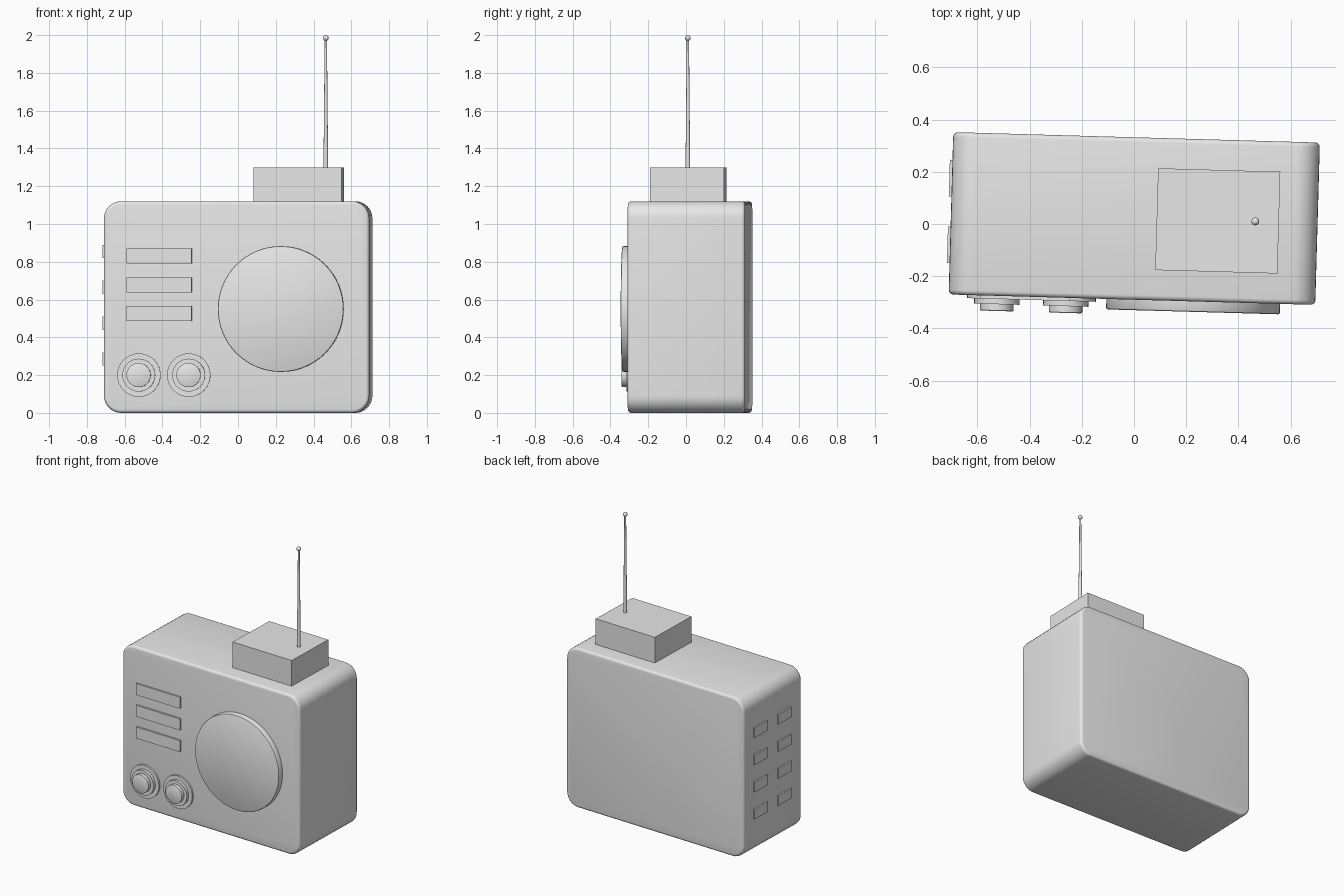
import bpy, bmesh, math
from mathutils import Matrix, Vector

if "Cube" in bpy.data.objects:
    bpy.data.objects.remove(bpy.data.objects["Cube"], do_unlink=True)

grey = bpy.data.materials.new("plain grey")
grey.use_nodes = True
grey.diffuse_color = (0.8, 0.8, 0.8, 1)
grey.node_tree.nodes["Principled BSDF"].inputs["Base Color"].default_value = (0.8, 0.8, 0.8, 1)

# The whole radio stands slightly turned about the vertical
PLACE = Matrix.Translation((0.001, 0.021, 0)) @ Matrix.Rotation(math.radians(-1.63), 4, 'Z')
WIDTH, DEPTH, HEIGHT = 1.405, 0.622, 1.12
FRONT = -DEPTH / 2
SIDE = -WIDTH / 2


def finish(name, bm, smooth=True):
    bmesh.ops.recalc_face_normals(bm, faces=bm.faces)
    bm.transform(PLACE)
    mesh = bpy.data.meshes.new(name)
    bm.to_mesh(mesh)
    bm.free()
    mesh.materials.append(grey)
    obj = bpy.data.objects.new(name, mesh)
    bpy.context.collection.objects.link(obj)
    if smooth:
        bpy.ops.object.select_all(action='DESELECT')
        obj.select_set(True)
        bpy.context.view_layer.objects.active = obj
        bpy.ops.object.shade_smooth_by_angle(angle=math.radians(35))
    return obj


def add_box(bm, centre, size):
    matrix = Matrix.Translation(centre) @ Matrix.Diagonal((*size, 1))
    return bmesh.ops.create_cube(bm, size=1, matrix=matrix)


def box(name, centre, size):
    bm = bmesh.new()
    add_box(bm, centre, size)
    return finish(name, bm, smooth=False)


def front_lathe(name, x, z, profile, sides):
    """Turn (radius, forward) points about an axis pointing to the front."""
    bm = bmesh.new()
    rings = []
    for radius, out in profile:
        ring = []
        for i in range(sides):
            a = 2 * math.pi * i / sides
            ring.append(bm.verts.new((x + radius * math.cos(a), FRONT - out,
                                      z + radius * math.sin(a))))
        rings.append(ring)
    for low, high in zip(rings, rings[1:]):
        for i in range(sides):
            j = (i + 1) % sides
            bm.faces.new((low[i], low[j], high[j], high[i]))
    bm.faces.new(rings[0])
    bm.faces.new(rings[-1])
    return finish(name, bm)


# Case: big rounding on the corners seen from the front, small on the rims
bm = bmesh.new()
add_box(bm, (0, 0, HEIGHT / 2), (WIDTH, DEPTH, HEIGHT))
along = [e for e in bm.edges if abs(e.verts[0].co.y - e.verts[1].co.y) > 0.1]
bmesh.ops.bevel(bm, geom=along, offset=0.09, segments=8, profile=0.5, affect='EDGES')
rims = [e for e in bm.edges if abs(e.verts[0].co.y - e.verts[1].co.y) < 0.01]
bmesh.ops.bevel(bm, geom=rims, offset=0.018, segments=4, profile=0.5, affect='EDGES')
finish("case", bm)

# Speaker disc
front_lathe("speaker", 0.235, 0.55,
            [(0.333, -0.01), (0.333, 0.034), (0.331, 0.038), (0.327, 0.04)], 64)

# Two stepped control knobs
for side, x in (("right", -0.517), ("left", -0.253)):
    front_lathe(side + "_knob", x, 0.2,
                [(0.115, -0.01), (0.115, 0.012), (0.087, 0.012), (0.087, 0.032),
                 (0.064, 0.032), (0.064, 0.056), (0.06, 0.058)], 32)

# Three slats on the front
for i in range(3):
    box(f"front_slat_{i + 1}", (-0.41, FRONT, 0.83 - 0.152 * i), (0.346, 0.024, 0.08))

# Two columns of vents on the right side
for row in range(4):
    for column, y in enumerate((-0.12, 0.135)):
        box(f"side_vent_{row + 1}_{column + 1}", (SIDE, y, 0.855 - 0.19 * row),
            (0.02, 0.14, 0.07))

# Box on top that carries the antenna
box("antenna_base", (0.32, 0, 1.205), (0.468, 0.39, 0.19))

# Tapered antenna with a ball tip
bm = bmesh.new()
bmesh.ops.create_cone(bm, cap_ends=True, segments=16, radius1=0.0125, radius2=0.006,
                      depth=0.7, matrix=Matrix.Translation((0.464, 0.002, 1.635)))
finish("antenna_rod", bm)
bm = bmesh.new()
bmesh.ops.create_uvsphere(bm, u_segments=16, v_segments=10, radius=0.015,
                          matrix=Matrix.Translation((0.464, 0.002, 1.985)))
finish("antenna_tip", bm)
